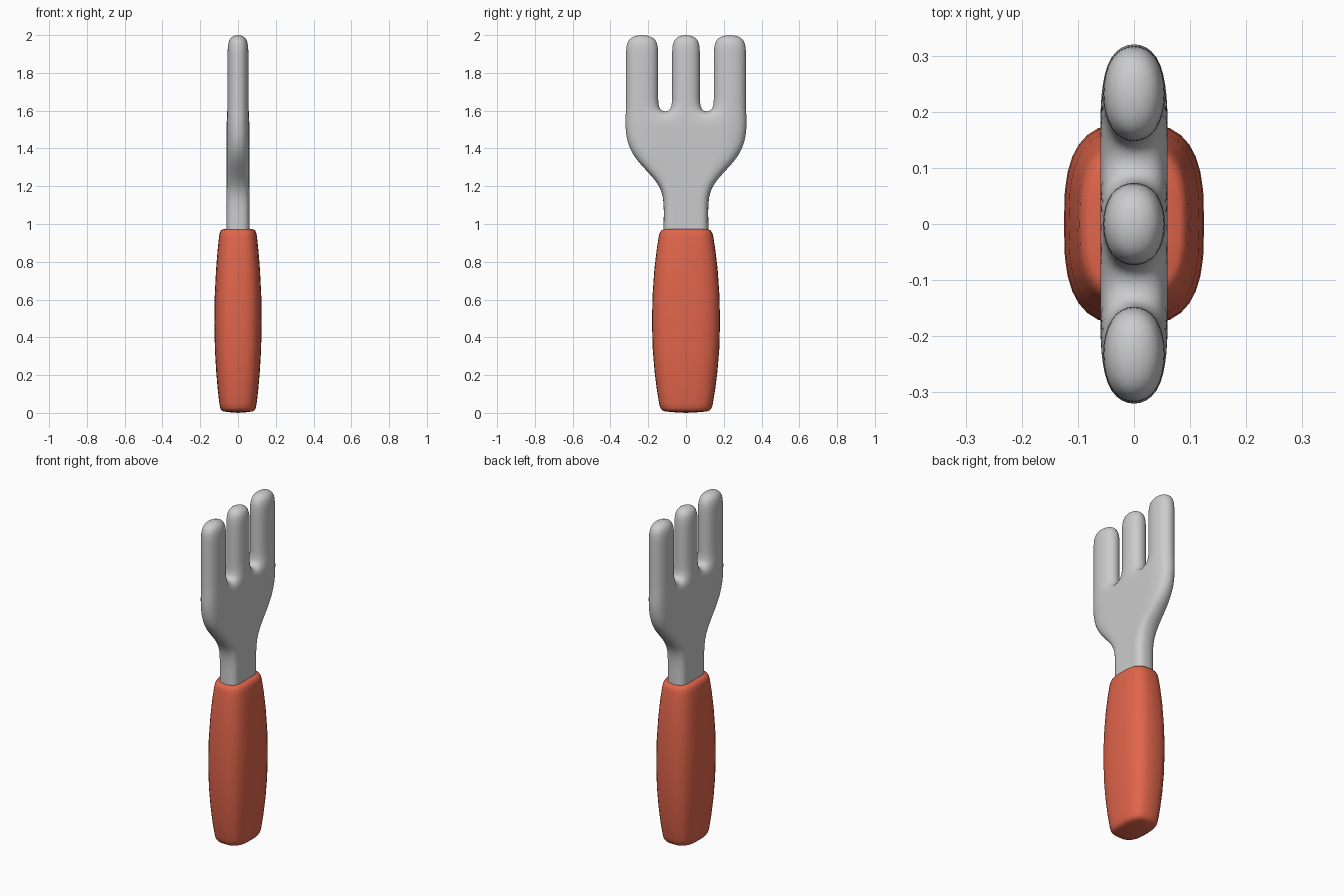
import bpy, bmesh
from math import cos, sin, tau, copysign

if "Cube" in bpy.data.objects:
    bpy.data.objects.remove(bpy.data.objects["Cube"])


def make_object(name, bm):
    bmesh.ops.recalc_face_normals(bm, faces=bm.faces)
    for f in bm.faces:
        f.smooth = True
    mesh = bpy.data.meshes.new(name)
    bm.to_mesh(mesh)
    bm.free()
    ob = bpy.data.objects.new(name, mesh)
    bpy.context.collection.objects.link(ob)
    return ob


def power(v, p):
    return copysign(abs(v) ** p, v)


# Handle: superellipse rings lofted upward, with rounded ends
PROFILE = [(0.004, 0.40), (0.008, 0.62), (0.014, 0.70), (0.026, 0.755), (0.05, 0.79),
           (0.12, 0.855), (0.22, 0.925), (0.34, 0.98), (0.48, 1.0), (0.62, 0.985),
           (0.76, 0.93), (0.86, 0.865), (0.93, 0.805), (0.952, 0.775), (0.966, 0.725),
           (0.972, 0.65), (0.974, 0.40)]
SIDES = 32
bm = bmesh.new()
rings = []
for z, s in PROFILE:
    ring = []
    for k in range(SIDES):
        a = tau * k / SIDES
        ring.append(bm.verts.new((0.125 * s * power(cos(a), 2 / 2.9),
                                  0.18 * s * power(sin(a), 2 / 2.9), z)))
    rings.append(ring)
for lo, hi in zip(rings, rings[1:]):
    for k in range(SIDES):
        n = (k + 1) % SIDES
        bm.faces.new((lo[k], lo[n], hi[n], hi[k]))
for ring, z in ((rings[0], 0.0), (rings[-1], 0.975)):
    tip = bm.verts.new((0, 0, z))
    for k in range(SIDES):
        bm.faces.new((ring[k], ring[(k + 1) % SIDES], tip))
handle = make_object("handle", bm)
red = bpy.data.materials.new("red_grip")
red.diffuse_color = (0.75, 0.13, 0.07, 1)
red.use_nodes = True
red.node_tree.nodes["Principled BSDF"].inputs["Base Color"].default_value = red.diffuse_color
handle.data.materials.append(red)

# Fork head: flat grid of neck, palm and three tines, thickened and subdivided
ROWS = [(0.85, 0.122), (1.0, 0.122), (1.12, 0.118), (1.22, 0.142), (1.36, 0.302),
        (1.5, 0.332), (1.597, 0.325), (1.68, 0.325), (1.89, 0.325), (2.009, 0.325)]
COLUMNS = [-1, -0.43, -0.246, 0.246, 0.43, 1]
GAP_ROW = 6
HALF = 0.06
bm = bmesh.new()
grid = {}


def vert(r, c, side):
    key = (r, c, side)
    if key not in grid:
        z, w = ROWS[r]
        grid[key] = bm.verts.new((side * HALF, COLUMNS[c] * w, z))
    return grid[key]


cells = {(r, c) for r in range(len(ROWS) - 1) for c in range(5)
         if r < GAP_ROW or c % 2 == 0}
for r, c in cells:
    corners = [(r, c), (r, c + 1), (r + 1, c + 1), (r + 1, c)]
    for side in (-1, 1):
        bm.faces.new([vert(i, j, side) for i, j in corners])
    # Rim wall wherever the neighbouring cell is empty
    neighbours = [(r - 1, c), (r, c + 1), (r + 1, c), (r, c - 1)]
    for k, nb in enumerate(neighbours):
        if nb not in cells:
            p, q = corners[k], corners[(k + 1) % 4]
            bm.faces.new((vert(*p, -1), vert(*q, -1), vert(*q, 1), vert(*p, 1)))
fork = make_object("fork_head", bm)
sub = fork.modifiers.new("smooth", "SUBSURF")
sub.levels = sub.render_levels = 3
